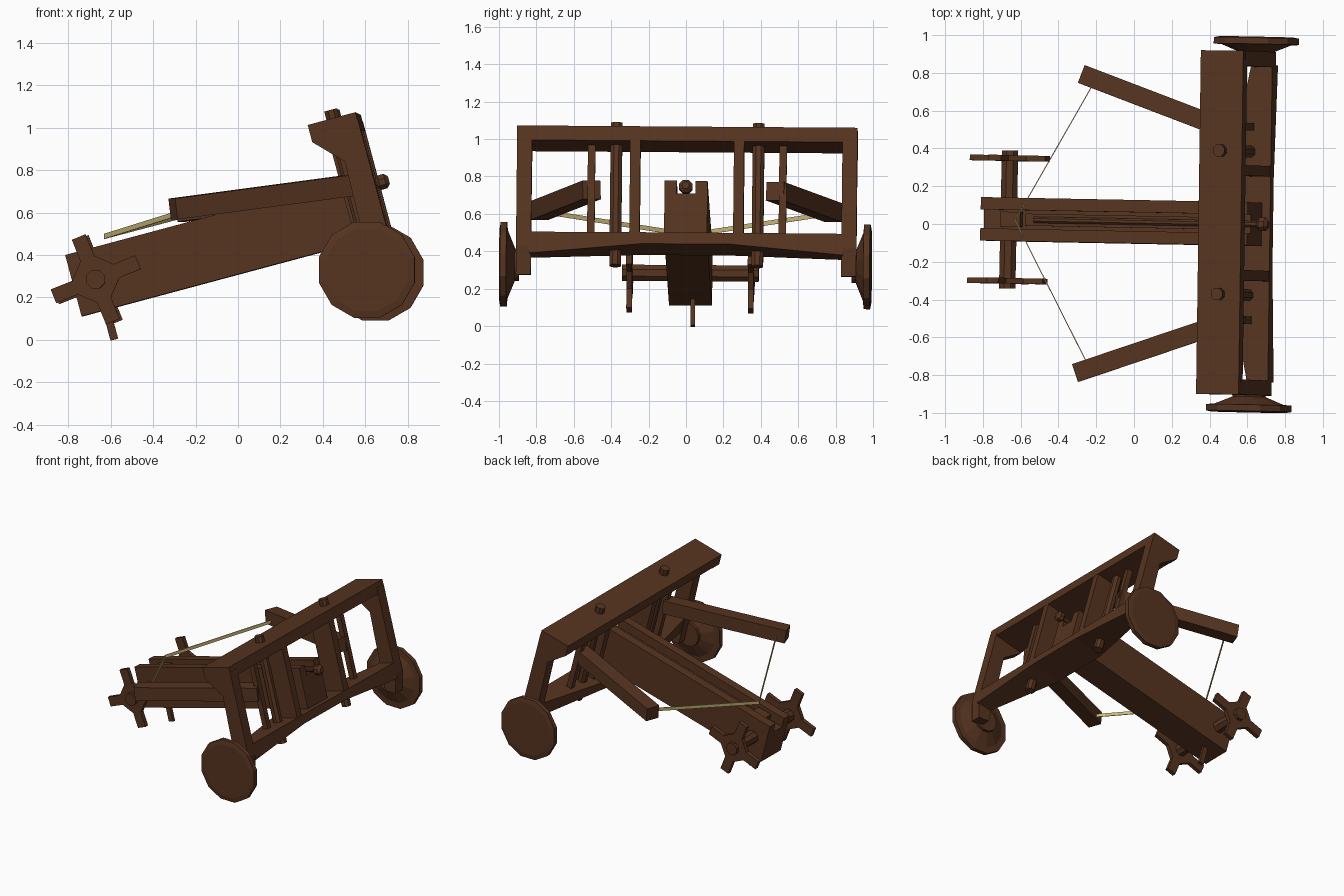
import bpy, bmesh, math
from mathutils import Matrix, Vector

if "Cube" in bpy.data.objects:
    bpy.data.objects.remove(bpy.data.objects["Cube"])

# ---- materials
def mat(name, col):
    m = bpy.data.materials.new(name)
    m.diffuse_color = (*col, 1)
    m.use_nodes = True
    m.node_tree.nodes["Principled BSDF"].inputs["Base Color"].default_value = m.diffuse_color
    return m
WOOD = mat("dark wood", (0.093, 0.034, 0.0145))
CORD = mat("tan cord", (0.62, 0.49, 0.20))

# whole machine is slightly turned; stock and frame are tilted 15 degrees
def turn(deg, y=0.0):
    return (Matrix.Translation((0, y, 0)) @ Matrix.Rotation(math.radians(deg), 4, 'Z')
            @ Matrix.Rotation(math.radians(-0.4), 4, 'X'))
LEAN = Matrix.Rotation(math.radians(-15), 4, 'Y')
TURN = turn(-1.2, 0.008)
TILT = TURN @ LEAN
FRAME = turn(-0.8, 0.008) @ LEAN
ARMS = turn(-1.2, -0.008)

def loft(name, rings, M=TILT, material=WOOD):
    """Skin a list of equal-length vertex rings and cap both ends."""
    bm = bmesh.new()
    vs = [[bm.verts.new(M @ Vector(p)) for p in r] for r in rings]
    n = len(rings[0])
    for a, b in zip(vs, vs[1:]):
        for i in range(n):
            j = (i + 1) % n
            bm.faces.new((a[i], a[j], b[j], b[i]))
    bm.faces.new(vs[0][::-1])
    bm.faces.new(vs[-1])
    bmesh.ops.recalc_face_normals(bm, faces=bm.faces)
    me = bpy.data.meshes.new(name)
    bm.to_mesh(me)
    bm.free()
    me.materials.append(material)
    ob = bpy.data.objects.new(name, me)
    bpy.context.collection.objects.link(ob)
    return ob

def prism(name, pts, y0, y1, M=TILT):
    return loft(name, [[(u, y, v) for u, v in pts] for y in (y0, y1)], M)

def box(name, u0, u1, y0, y1, v0, v1, M=TILT):
    return prism(name, [(u0, v0), (u1, v0), (u1, v1), (u0, v1)], y0, y1, M)

def bar(name, p, q, wide, tall, M=TURN, material=WOOD):
    """Rectangular bar between two points, upright section."""
    p, q = Vector(p), Vector(q)
    d = (q - p).normalized()
    s = d.cross(Vector((0, 0, 1))).normalized() * wide / 2
    t = s.cross(d).normalized() * tall / 2
    return loft(name, [[c + s + t, c - s + t, c - s - t, c + s - t] for c in (p, q)], M, material)

def turned(name, origin, axis, profile, sides, M=TILT):
    """Round part: profile of (distance along axis, radius)."""
    q = Vector(axis).to_track_quat('Z', 'Y')
    rings = []
    for h, r in profile:
        angles = [math.tau * (i + 0.5) / sides for i in range(sides)]
        rings.append([Vector(origin) + q @ Vector((r * math.cos(a), r * math.sin(a), h)) for a in angles])
    return loft(name, rings, M)

# ---- stock with grooved top
box("stock_body", -0.682, 0.78, -0.115, 0.115, 0.297, 0.525)
for s, side in ((1, "left"), (-1, "right")):
    box("stock_rail_" + side, -0.682, 0.78, s * 0.05, s * 0.115, 0.52, 0.596)
box("slider", -0.45, 0.70, -0.032, 0.032, 0.52, 0.545)
box("catch_block", -0.58, -0.47, -0.04, 0.04, 0.52, 0.575)
turned("bolt_shaft", (-0.40, 0, 0.547), (1, 0, 0), [(0, 0.018), (1.22, 0.018)], 8)
turned("bolt_head", (0.82, 0, 0.543), (1, 0, 0),
       [(0, 0.02), (0.015, 0.038), (0.045, 0.038), (0.062, 0.02)], 8)
box("rear_leg", -0.582, -0.545, 0.003, 0.027, 0.152, 0.31)

# ---- frame beams
box("top_beam", 0.59, 0.823, -0.91, 0.91, 0.804, 0.884, FRAME)
end = [(0.71, 0.182), (0.825, 0.178), (0.825, 0.296), (0.71, 0.296)]
mid = [(0.59, 0.234), (0.825, 0.234), (0.825, 0.297), (0.59, 0.297)]
loft("lower_beam", [[(u, y, v) for u, v in sec] for y, sec in
                    ((-0.84, end), (-0.24, mid), (0.24, mid), (0.84, end))], FRAME)

# ---- mirrored frame parts, arms, cords, wheels and winch handles
post = [(0.70, 0.09), (0.785, 0.07), (0.825, 0.22), (0.825, 0.85), (0.59, 0.85), (0.59, 0.80), (0.715, 0.672)]
for s, side in ((1, "left"), (-1, "right")):
    prism("outer_post_" + side, post, s * 0.83, s * 0.91, FRAME)
    box("inner_post_" + side, 0.66, 0.822, s * 0.25, s * 0.305, 0.28, 0.82, FRAME)
    box("thin_post_" + side, 0.69, 0.73, s * 0.492, s * 0.532, 0.28, 0.82, FRAME)
    rod = turned("twist_rod_" + side, (0.707, s * 0.38, 0.142), (0, 0, 1), [(0, 0.034), (0.788, 0.034)], 8, FRAME)
    bar("arm_" + side, (0.545, s * 0.49, 0.725), (-0.29, s * 0.79, 0.611), 0.10, 0.10, ARMS)
    bar("bow_cord_" + side, (-0.63, 0.01, 0.488), (-0.24, s * 0.725, 0.60), 0.005, 0.024, ARMS, CORD)
    # wheel with tapered inner hub
    turned("wheel_" + side, (0.628, 0, 0.323), (0, s, 0),
           [(0.89, 0.09), (0.912, 0.09), (0.952, 0.19), (0.955, 0.234), (0.988, 0.234), (0.994, 0.2)], 12, TURN)
    # four-spoked winch handle: star outline with filled corners
    star = []
    for k in range(4):
        a = math.radians(22 + 90 * k)
        d, n = Vector((math.cos(a), math.sin(a))), Vector((-math.sin(a), math.cos(a)))
        c = Vector((-0.664, 0.283))
        star += [c + d * r + n * w for r, w in ((0.105, -0.035), (0.215, -0.035), (0.215, 0.035), (0.105, 0.035))]
    prism("winch_handle_" + side, [tuple(p) for p in star], s * 0.31, s * 0.34, TURN)

# ---- winch axle
turned("winch_axle", (-0.664, -0.365, 0.283), (0, 1, 0), [(0, 0.047), (0.73, 0.047)], 8, TURN)
